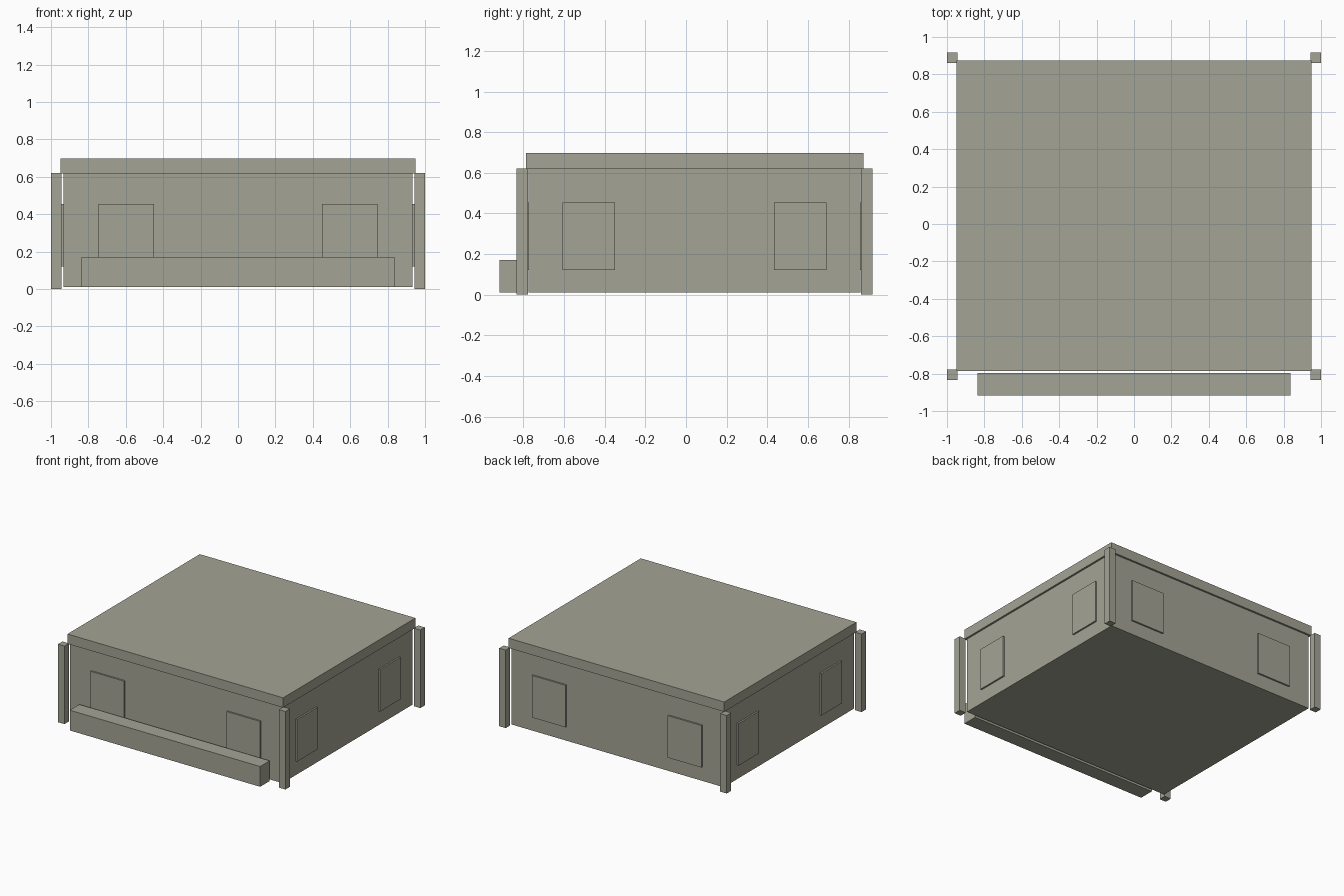
import bpy

# Remove the default object
cube = bpy.data.objects.get("Cube")
if cube:
    bpy.data.objects.remove(cube, do_unlink=True)

# Single stone colour
stone = bpy.data.materials.new("grey_olive_stone")
stone.use_nodes = True
colour = (0.37, 0.37, 0.30, 1.0)
stone.diffuse_color = colour
stone.node_tree.nodes["Principled BSDF"].inputs["Base Color"].default_value = colour


def box(name, x, y, z):
    """Flat-shaded box spanning the given (low, high) ranges."""
    bpy.ops.mesh.primitive_cube_add(size=1)
    ob = bpy.context.object
    ob.name = ob.data.name = name
    for v in ob.data.vertices:
        v.co = [(lo + hi) / 2 + c * (hi - lo) for c, (lo, hi) in zip(v.co, (x, y, z))]
    ob.data.materials.append(stone)
    return ob


WALL_X = 0.933                 # half width of the body
FRONT, BACK = -0.774, 0.859    # body front and back walls
PANEL = 0.013                  # how far the window panels stand out

# Main body, roof slab and front step
box("body", (-WALL_X, WALL_X), (FRONT, BACK), (0.01, 0.619))
box("roof", (-0.948, 0.948), (-0.787, 0.874), (0.619, 0.697))
box("front_step", (-0.837, 0.837), (-0.917, -0.797), (0.01, 0.171))

# Corner posts
for side, sx in (("left", 1), ("right", -1)):
    px = sorted((sx * 0.943, sx))
    box(f"front_{side}_post", px, (-0.833, -0.777), (0, 0.62))
    box(f"back_{side}_post", px, (0.861, 0.917), (0, 0.62))

# Raised window panels, two on each wall
WINDOW_Z = (0.121, 0.455)
for side, sx in (("left", 1), ("right", -1)):
    wx = sorted((sx * 0.45, sx * 0.745))
    box(f"front_{side}_window", wx, (FRONT - PANEL, FRONT + PANEL), WINDOW_Z)
    box(f"back_{side}_window", wx, (BACK - PANEL, BACK + PANEL), WINDOW_Z)
    out = sorted((sx * (WALL_X - PANEL), sx * (WALL_X + PANEL)))
    box(f"{side}_side_front_window", out, (-0.608, -0.35), WINDOW_Z)
    box(f"{side}_side_back_window", out, (0.433, 0.691), WINDOW_Z)
